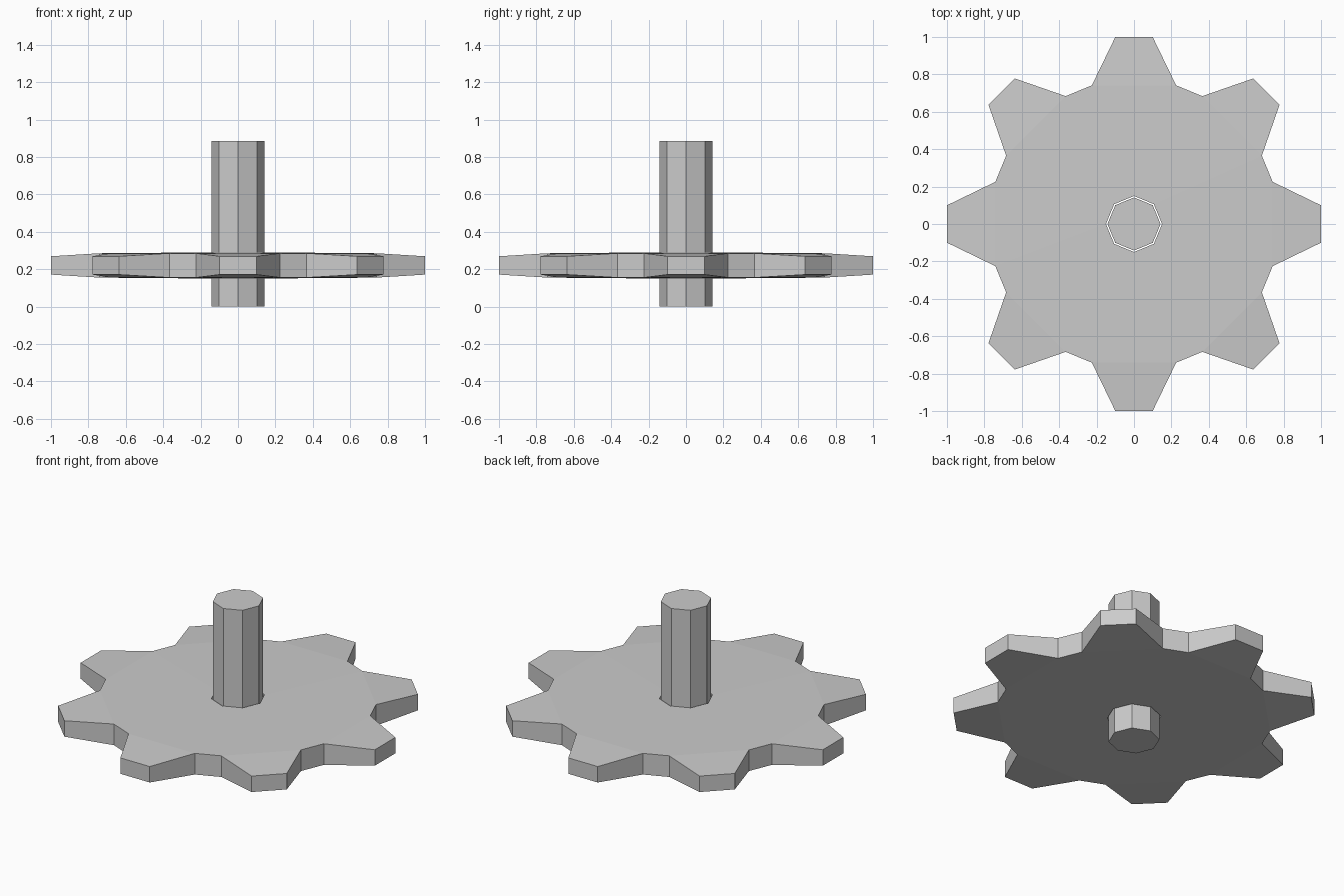
import bpy, bmesh
from math import cos, sin, pi, radians

if "Cube" in bpy.data.objects:
    bpy.data.objects.remove(bpy.data.objects["Cube"])

TEETH = 8
MID_Z = 0.22


def finish(bm, name):
    bmesh.ops.recalc_face_normals(bm, faces=bm.faces)
    mesh = bpy.data.meshes.new(name)
    bm.to_mesh(mesh)
    bm.free()
    obj = bpy.data.objects.new(name, mesh)
    bpy.context.collection.objects.link(obj)
    return obj


# Gear wheel: octagonal bore, tapered teeth that thin towards their tips
bm = bmesh.new()
# (radius, angle offset, half thickness) for one tooth: bore, root, tip, tip, root
tooth = [(0.15, 0, 0.070), (0.775, -16.9, 0.065), (1.005, -5.7, 0.049),
         (1.005, 5.7, 0.049), (0.775, 16.9, 0.065)]


def side(sign):
    rings = []
    for k in range(TEETH):
        row = []
        for r, off, h in tooth:
            a = 2 * pi * k / TEETH + radians(off)
            row.append(bm.verts.new((r * cos(a), r * sin(a), MID_Z + sign * h)))
        rings.append(row)
    for k, (bore, r0, t0, t1, r1) in enumerate(rings):
        nxt = rings[(k + 1) % TEETH]
        bm.faces.new((bore, r0, r1))
        bm.faces.new((r0, t0, t1, r1))
        bm.faces.new((bore, r1, nxt[1], nxt[0]))
    return rings


top, bottom = side(1), side(-1)


def wall(path_top, path_bottom):
    n = len(path_top)
    for i in range(n):
        j = (i + 1) % n
        bm.faces.new((path_top[i], path_top[j], path_bottom[j], path_bottom[i]))


wall([v for row in top for v in row[1:]], [v for row in bottom for v in row[1:]])
wall([row[0] for row in top], [row[0] for row in bottom])
finish(bm, "gear_wheel")

# Octagonal axle through the wheel
bm = bmesh.new()
low, high = [[bm.verts.new((0.142 * cos(k * pi / 4), 0.142 * sin(k * pi / 4), z))
              for k in range(8)] for z in (0, 0.886)]
bm.faces.new(low)
bm.faces.new(high)
wall(high, low)
finish(bm, "axle")
